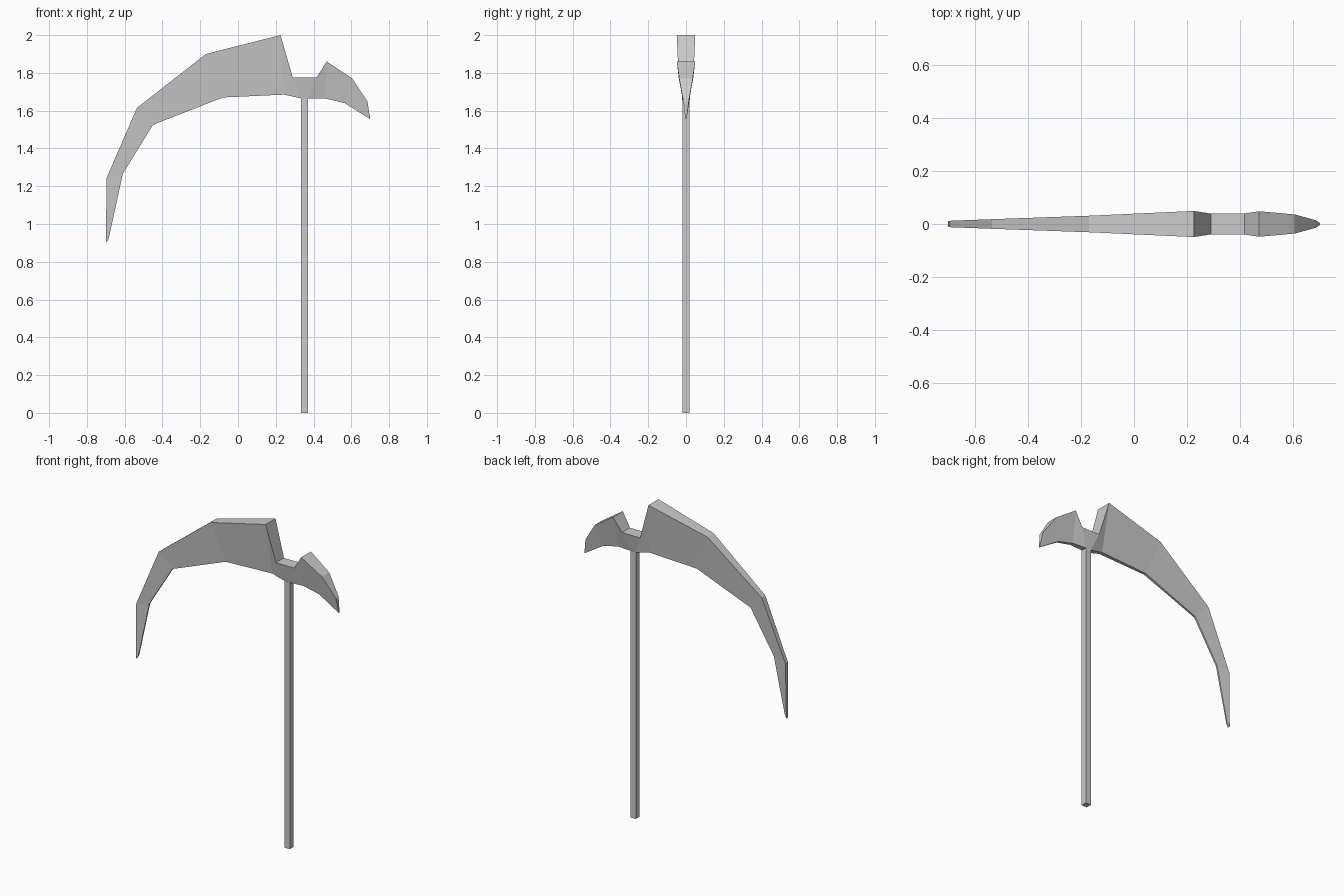
import bpy, bmesh

# Blade cross-sections, one per row:
# outer x, outer z, outer half width, inner x, inner z, inner half width
SECTIONS = [
    (-0.70, 0.90, 0.009, -0.685, 0.92, 0.004),
    (-0.695, 1.245, 0.012, -0.61, 1.265, 0.005),
    (-0.535, 1.615, 0.018, -0.45, 1.525, 0.006),
    (-0.17, 1.90, 0.031, -0.08, 1.67, 0.008),
    (0.225, 2.00, 0.049, 0.245, 1.685, 0.012),
    (0.29, 1.775, 0.039, 0.333, 1.665, 0.018),
    (0.415, 1.775, 0.039, 0.371, 1.665, 0.018),
    (0.47, 1.86, 0.048, 0.46, 1.665, 0.012),
    (0.605, 1.77, 0.036, 0.565, 1.64, 0.008),
    (0.685, 1.65, 0.014, 0.70, 1.555, 0.003),
]


def finish(name, bm):
    bmesh.ops.recalc_face_normals(bm, faces=bm.faces)
    mesh = bpy.data.meshes.new(name)
    bm.to_mesh(mesh)
    bm.free()
    obj = bpy.data.objects.new(name, mesh)
    bpy.context.collection.objects.link(obj)
    return obj


# Scythe head: wedge sections bridged from long tip to short rear spike
bm = bmesh.new()
rings = []
for ox, oz, ow, ix, iz, iw in SECTIONS:
    rings.append([bm.verts.new(p) for p in
                  ((ox, -ow, oz), (ox, ow, oz), (ix, iw, iz), (ix, -iw, iz))])
for a, b in zip(rings, rings[1:]):
    for k in range(4):
        n = (k + 1) % 4
        bm.faces.new((a[k], a[n], b[n], b[k]))
bm.faces.new(rings[0])
bm.faces.new(rings[-1])
finish("blade_head", bm)

# Square handle
bpy.ops.mesh.primitive_cube_add(size=1, location=(0.352, 0, 0.8325))
handle = bpy.context.object
handle.name = "handle"
handle.scale = (0.037, 0.037, 1.665)
